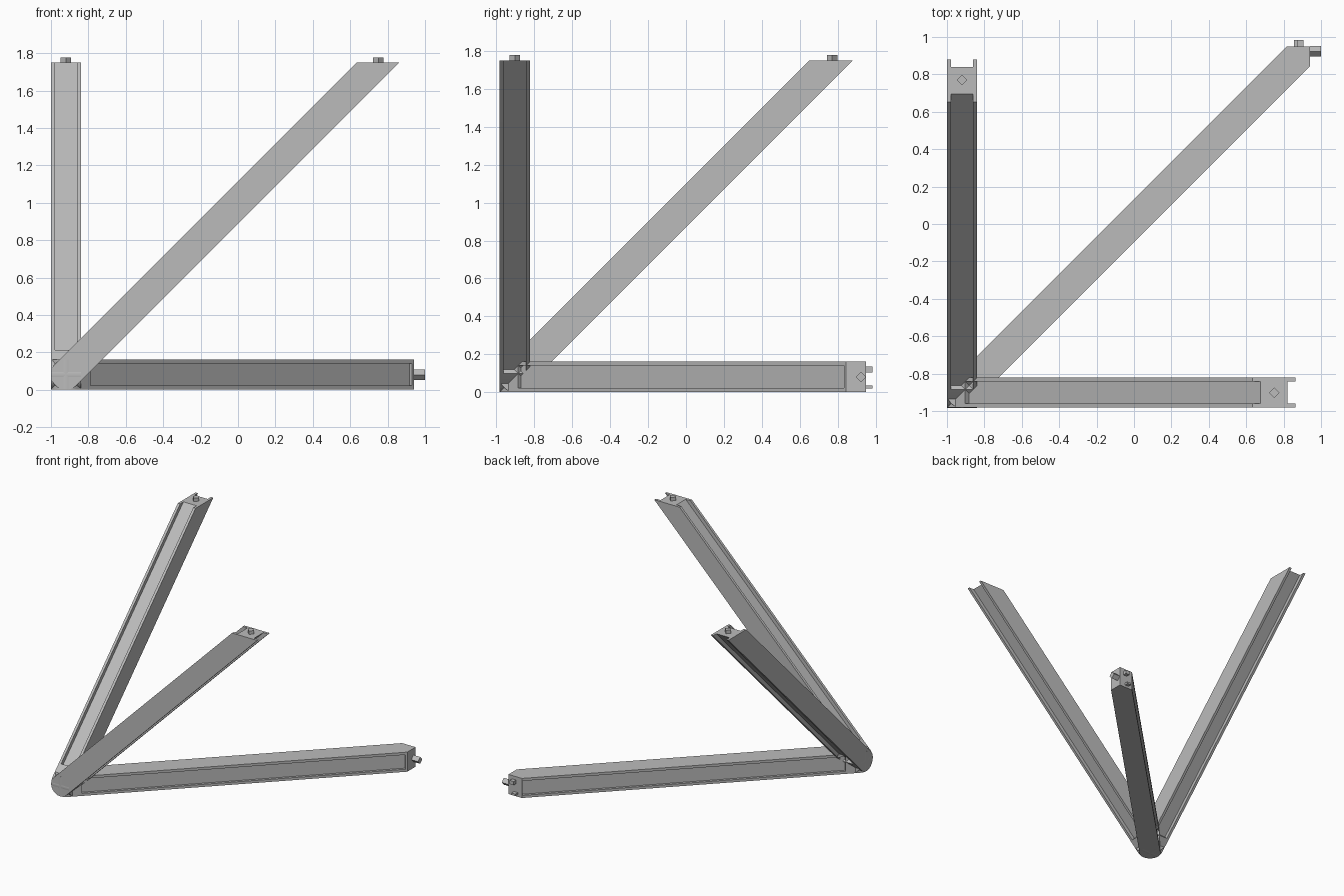
import bpy, bmesh, math
from mathutils import Vector

if "Cube" in bpy.data.objects:
    bpy.data.objects.remove(bpy.data.objects["Cube"])

grey = bpy.data.materials.new("light_grey")
grey.use_nodes = True
colour = (0.5, 0.5, 0.5, 1)
grey.diffuse_color = colour
grey.node_tree.nodes["Principled BSDF"].inputs["Base Color"].default_value = colour

CORNER = Vector((-0.92, -0.902, 0.082))   # where the three beams meet
HALF = 0.081                              # half thickness of a beam
X, Y, Z = Vector((1, 0, 0)), Vector((0, 1, 0)), Vector((0, 0, 1))
R2 = math.sqrt(2)


def prism(name, points, sweep):
    """Extrude a planar outline along a vector."""
    bm = bmesh.new()
    face = bm.faces.new([bm.verts.new(p) for p in points])
    top = bmesh.ops.extrude_face_region(bm, geom=[face])["geom"]
    bmesh.ops.translate(bm, verts=[v for v in top if isinstance(v, bmesh.types.BMVert)], vec=sweep)
    bmesh.ops.recalc_face_normals(bm, faces=bm.faces)
    mesh = bpy.data.meshes.new(name)
    bm.to_mesh(mesh)
    bm.free()
    mesh.materials.append(grey)
    obj = bpy.data.objects.new(name, mesh)
    bpy.context.collection.objects.link(obj)
    return obj


def beam(name, p, q, w, end, groove_end, depth):
    """Diagonal beam in the p-q plane: round foot, cut end, a groove on both sides."""
    arc = [math.radians(135 + 180 * i / 20) for i in range(21)]
    outline = [CORNER + HALF * (p * math.cos(t) + q * math.sin(t)) for t in arc]
    mid = CORNER - w * CORNER.dot(w)
    outline += [p * a + q * b + w * CORNER.dot(w) for a, b in end]
    obj = prism(name, [o - w * 0.08 for o in outline], w * 0.16)

    along, across = (p + q) / R2, (q - p) / R2
    cutters = []
    for side in (-1, 1):
        floor, out = side * (HALF - depth), side * (HALF + 0.05)
        corners = [(0.105, floor), (groove_end, floor), (groove_end, out), (0.105, out)]
        cutter = prism("groove_cutter", [CORNER + along * u + across * v - w * 0.059
                                         for u, v in corners], w * 0.118)
        cutter.hide_render = True
        mod = obj.modifiers.new("groove", "BOOLEAN")
        mod.operation, mod.solver, mod.object = "DIFFERENCE", "EXACT", cutter
        cutters.append(cutter)
    bpy.ops.object.select_all(action="DESELECT")
    obj.select_set(True)
    bpy.context.view_layer.objects.active = obj
    bpy.ops.object.convert(target="MESH")
    for cutter in cutters:
        bpy.data.objects.remove(cutter)
    bpy.ops.object.shade_smooth_by_angle(angle=math.radians(30))


# Two rising beams with level tops
TOP = 1.75
for name, p, w in (("front_beam", X, Y), ("side_beam", Y, X)):
    centre = CORNER.dot(p) + TOP - CORNER.z
    end = [(centre + HALF * R2, TOP), (centre - HALF * R2, TOP)]
    beam(name, p, Z, w, end, 3, 0.03)

# Ground beam ending in a square corner
EX, EY = 0.94, 0.95
shift = CORNER.y - CORNER.x
beam("ground_beam", X, Y, Z,
     [(EX, EX + shift - HALF * R2), (EX, EY), (EY - shift - HALF * R2, EY)], 2.535, 0.02)


def peg(name, base, a, b, sweep, r=0.028):
    """Diamond shaped locating peg."""
    prism(name, [base + a * r, base + b * r, base - a * r, base - b * r], sweep)


peg("front_beam_peg", Vector((0.75, -0.902, TOP)), X, Y, Z * 0.028)
peg("side_beam_peg", Vector((-0.92, 0.77, TOP)), X, Y, Z * 0.028)
peg("ground_beam_peg", Vector((EX, 0.923, 0.08)), Y, Z, X * 0.06)

# Small square pegs on the back of the ground beam's end
for name, x, z, wide, tall in (("upper_back_peg", 0.888, 0.12, 0.035, 0.03),
                               ("lower_back_peg", 0.872, 0.028, 0.035, 0.016)):
    base = Vector((x, EY, z))
    a, b = X * wide / 2, Z * tall / 2
    prism(name, [base - a - b, base + a - b, base + a + b, base - a + b], Y * 0.033)
